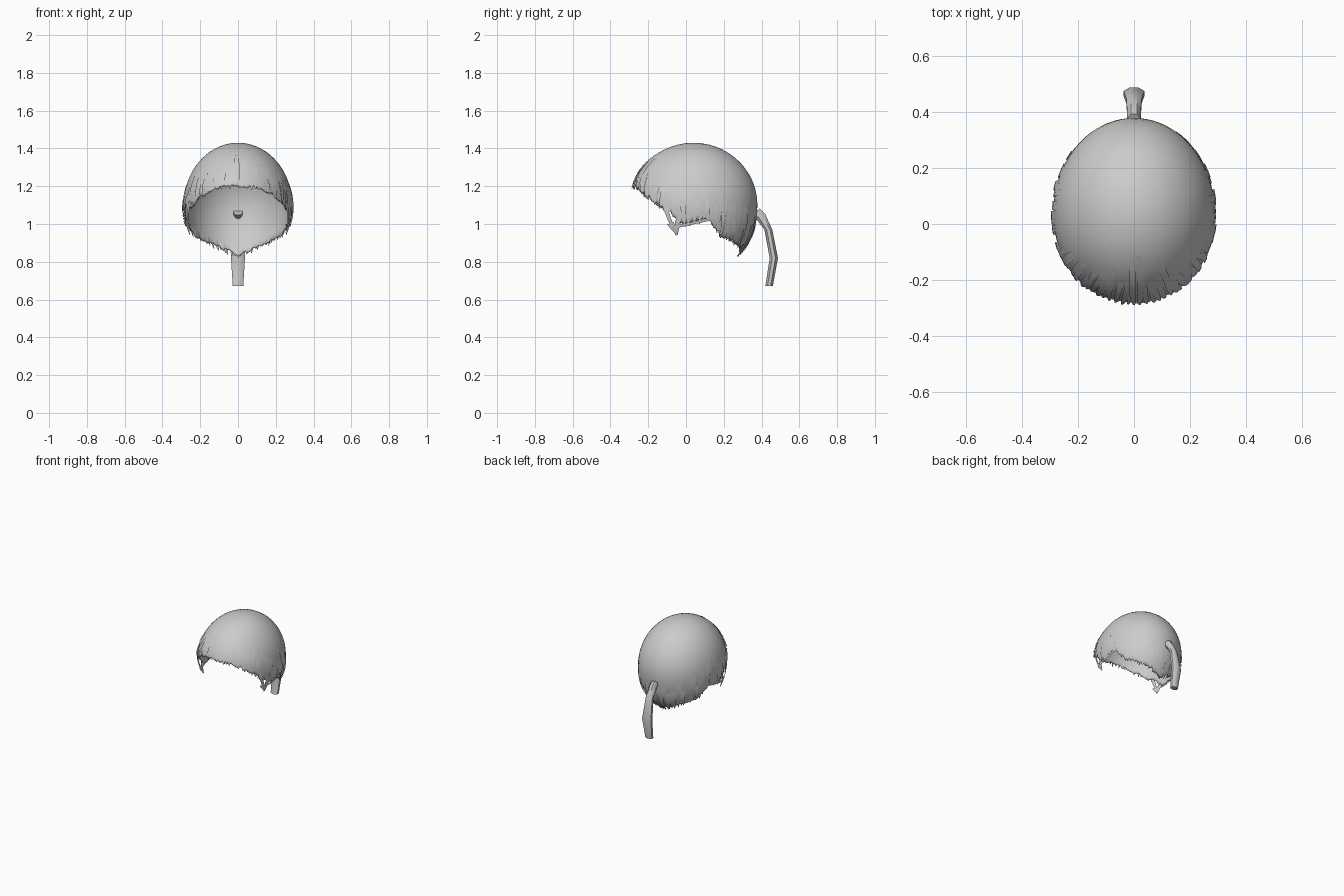
import bpy, bmesh, math, random
from mathutils import Vector

if "Cube" in bpy.data.objects:
    bpy.data.objects.remove(bpy.data.objects["Cube"])

random.seed(4)
CY, CZ = 0.04, 1.10
RX, RY, R_UP, R_LOW = 0.288, 0.338, 0.33, 0.38

# hairline height by angle from the front (degrees), same on both sides
HAIRLINE = [(0, 1.205), (25, 1.195), (45, 1.145), (58, 1.095), (68, 1.07), (76, 1.02),
            (80, 1.00), (104, 1.03), (108, 1.00), (117, .945), (142, .90), (165, .86), (180, .835)]


def hairline(deg):
    d = abs((deg + 180) % 360 - 180)
    for (a, za), (b, zb) in zip(HAIRLINE, HAIRLINE[1:]):
        if d <= b:
            return za + (zb - za) * (d - a) / (b - a)
    return HAIRLINE[-1][1]


def on_head(deg, theta, lift=0.0):
    a, c = math.radians(deg), math.cos(theta)
    s = math.sin(theta)
    rz = R_UP if c > 0 else R_LOW
    return Vector(((RX + lift) * s * math.sin(a), CY - (RY + lift) * s * math.cos(a),
                   CZ + (rz + lift) * c))


def theta_at(z):
    t = z - CZ
    return math.acos(max(-1, min(1, t / (R_UP if t > 0 else R_LOW))))


def finish(name, bm, thickness=0, smooth=True):
    bmesh.ops.recalc_face_normals(bm, faces=bm.faces)
    me = bpy.data.meshes.new(name)
    bm.to_mesh(me)
    bm.free()
    ob = bpy.data.objects.new(name, me)
    bpy.context.collection.objects.link(ob)
    if thickness:
        m = ob.modifiers.new("thickness", 'SOLIDIFY')
        m.thickness, m.offset = thickness, -1
    if smooth:
        bpy.context.view_layer.objects.active = ob
        ob.select_set(True)
        bpy.ops.object.shade_smooth_by_angle(angle=math.radians(40))
        ob.select_set(False)
    return ob


# scalp cap with a ragged open edge
N, ROWS = 144, 20
bm = bmesh.new()
top = bm.verts.new(on_head(0, 0))
columns = []
for i in range(N):
    deg = 360 * i / N
    edge = theta_at(hairline(deg) + random.uniform(-.012, .008))
    columns.append([bm.verts.new(on_head(deg, edge * j / ROWS)) for j in range(1, ROWS + 1)])
for i in range(N):
    p, q = columns[i], columns[(i + 1) % N]
    bm.faces.new((top, p[0], q[0]))
    for j in range(ROWS - 1):
        bm.faces.new((p[j], p[j + 1], q[j + 1], q[j]))
finish("hair_cap", bm, 0.006)


# tapered hair ribbons lying on the head, given as (angle, height) from start to end
def ribbon(bm, start, end, width, lift, steps=6):
    rows = []
    for k in range(steps + 1):
        f = k / steps
        deg = start[0] + (end[0] - start[0]) * f
        th = theta_at(start[1] + (end[1] - start[1]) * f)
        w = width * (1 - .8 * f ** 3)
        l = lift * math.sin(math.pi * min(1, f + .08) * .75)
        rows.append([bm.verts.new(on_head(deg + s * w, th, l)) for s in (-1, 1)])
    for a, b in zip(rows, rows[1:]):
        bm.faces.new((a[0], a[1], b[1], b[0]))


bm = bmesh.new()
for i in range(80):
    deg = i * 4.5 + random.uniform(-1.5, 1.5)
    z = hairline(deg)
    drop = random.uniform(.004, .018)
    ribbon(bm, (deg + random.uniform(-4, 4), z + random.uniform(.1, .2)),
           (deg, z - drop), random.uniform(2, 3.5), random.uniform(.004, .009))
finish("edge_locks", bm)

# sideburns: a slanting lock, a pointed tip and a thin strand over each ear
bm = bmesh.new()
for s in (-1, 1):
    ribbon(bm, (s * 62, 1.12), (s * 73, .94), 2.2, .006)
    ribbon(bm, (s * 77, 1.06), (s * 74, .945), 2.2, .004)
    ribbon(bm, (s * 106, 1.025), (s * 73, .985), 1.0, .004)
    for k in range(3):
        ribbon(bm, (s * (66 + 4 * k), 1.00 + .01 * k), (s * (72 + k), .955 - .006 * k), 1.5, .005)
sideburns = finish("sideburns", bm)

# strand along the ear opening joining sideburn to nape
bm = bmesh.new()
for s in (-1, 1):
    strip = []
    for k in range(9):
        deg = s * (74 + 4 * k)
        z = .985 + .005 * k
        strip.append([bm.verts.new(on_head(deg, theta_at(z + h), .003)) for h in (-.006, .008)])
    for a, b in zip(strip, strip[1:]):
        bm.faces.new((a[0], b[0], b[1], a[1]))
finish("ear_strands", bm)

# faceted ponytail: y, z, half width, half depth of each ring
TAIL = [(.362, 1.065, .024, .030), (.395, 1.04, .025, .024), (.436, .97, .027, .021),
        (.465, .82, .037, .022), (.440, .672, .028, .020)]
bm = bmesh.new()
rings = []
for y, z, hx, hy in TAIL:
    rings.append([bm.verts.new((hx * math.cos(k * math.pi / 4 + math.pi / 8) * 1.08,
                                y + hy * math.sin(k * math.pi / 4 + math.pi / 8) * 1.08,
                                z + (.6 * hy * math.sin(k * math.pi / 4 + math.pi / 8)
                                     if z > 1 else 0))) for k in range(8)])
for a, b in zip(rings, rings[1:]):
    for k in range(8):
        bm.faces.new((a[k], a[(k + 1) % 8], b[(k + 1) % 8], b[k]))
bm.faces.new(rings[0])
bm.faces.new(rings[-1])
finish("ponytail", bm)
